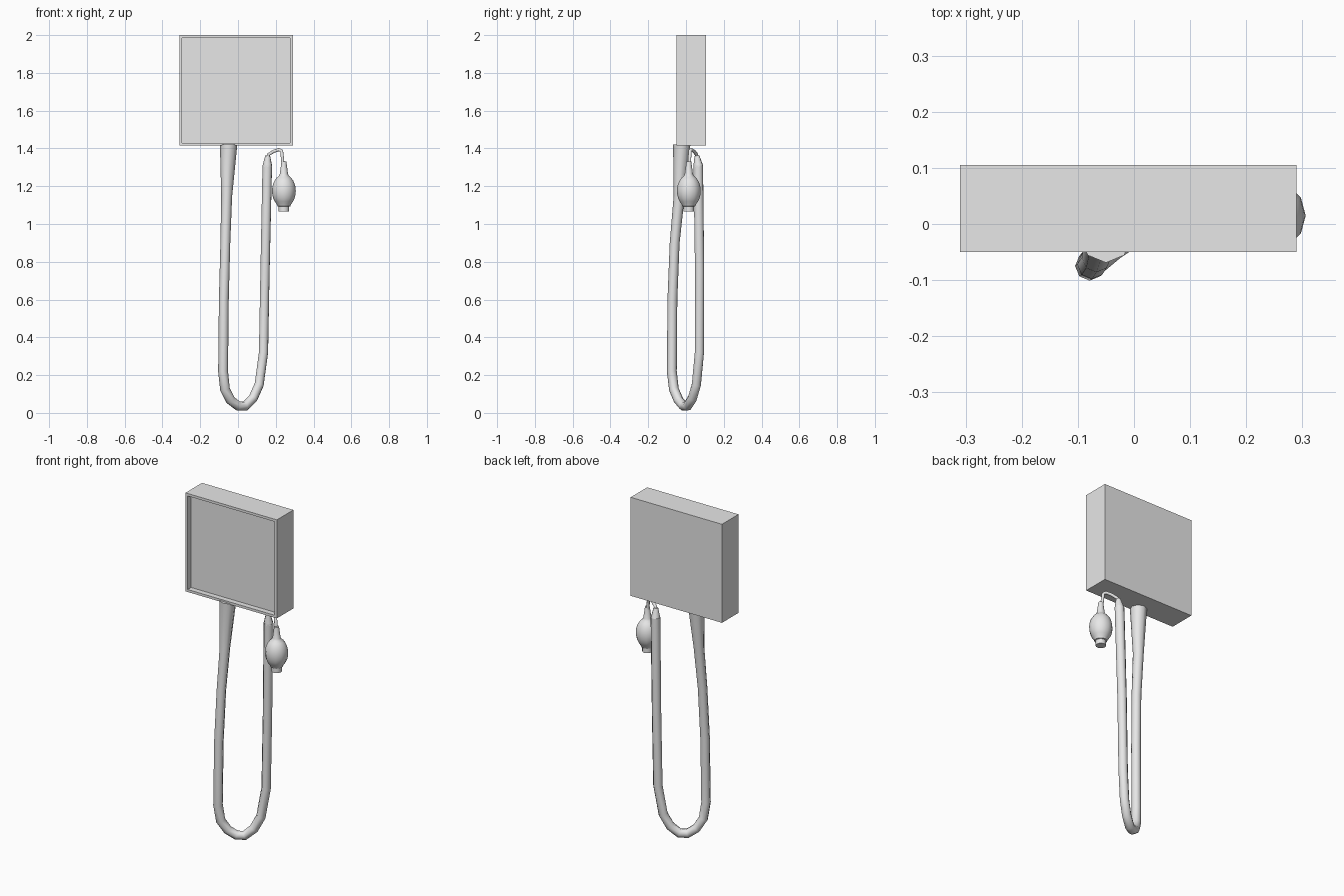
import bpy, bmesh, math
from mathutils import Vector

cube = bpy.data.objects.get("Cube")
if cube:
    bpy.data.objects.remove(cube, do_unlink=True)

# Single plain grey material
grey = bpy.data.materials.new("light_grey")
grey.use_nodes = True
grey.diffuse_color = (0.8, 0.8, 0.8, 1)
grey.node_tree.nodes["Principled BSDF"].inputs["Base Color"].default_value = (0.8, 0.8, 0.8, 1)


def add_object(name, data, smooth_angle=None):
    obj = bpy.data.objects.new(name, data)
    bpy.context.collection.objects.link(obj)
    data.materials.append(grey)
    bpy.ops.object.select_all(action='DESELECT')
    obj.select_set(True)
    bpy.context.view_layer.objects.active = obj
    if isinstance(data, bpy.types.Curve):
        bpy.ops.object.convert(target='MESH')
        obj = bpy.context.object
        obj.name = name
    if smooth_angle:
        bpy.ops.object.shade_smooth_by_angle(angle=math.radians(smooth_angle))
    return obj


def tube(name, points, sides=8):
    """Sweep a round section along (x, y, z, radius) points."""
    curve = bpy.data.curves.new(name, 'CURVE')
    curve.dimensions = '3D'
    curve.bevel_depth = 1.0
    curve.bevel_resolution = (sides - 4) // 2
    curve.use_fill_caps = True
    spline = curve.splines.new('POLY')
    spline.points.add(len(points) - 1)
    for p, (x, y, z, r) in zip(spline.points, points):
        p.co = (x, y, z, 1)
        p.radius = r
    return add_object(name, curve, 50)


def lathe(name, centre, profile, sides=12):
    """Revolve (radius, z) pairs about a vertical axis and cap the ends."""
    bm = bmesh.new()
    rings = []
    for r, z in profile:
        rings.append([bm.verts.new((centre[0] + r * math.cos(math.tau * i / sides),
                                    centre[1] + r * math.sin(math.tau * i / sides), z))
                      for i in range(sides)])
    for low, high in zip(rings, rings[1:]):
        for i in range(sides):
            j = (i + 1) % sides
            bm.faces.new((low[i], low[j], high[j], high[i]))
    bm.faces.new(rings[0][::-1])
    bm.faces.new(rings[-1])
    mesh = bpy.data.meshes.new(name)
    bm.to_mesh(mesh)
    bm.free()
    return add_object(name, mesh, 40)


# Gauge box with a recessed front panel
bm = bmesh.new()
bmesh.ops.create_cube(bm, size=1)
bmesh.ops.scale(bm, vec=(0.6, 0.155, 0.585), verts=bm.verts)
bmesh.ops.translate(bm, vec=(-0.01, 0.0275, 1.7075), verts=bm.verts)
front = min(bm.faces, key=lambda f: f.calc_center_median().y)
bmesh.ops.inset_region(bm, faces=[front], thickness=0.021)
panel = bmesh.ops.extrude_face_region(bm, geom=[front])
bmesh.ops.translate(bm, vec=(0, 0.032, 0),
                    verts=[v for v in panel["geom"] if isinstance(v, bmesh.types.BMVert)])
if front.is_valid:
    bmesh.ops.delete(bm, geom=[front], context='FACES_ONLY')
bmesh.ops.recalc_face_normals(bm, faces=bm.faces)
box = bpy.data.meshes.new("gauge_box")
bm.to_mesh(box)
bm.free()
add_object("gauge_box", box)

# Long hanging hose with a flared top and a tapered far end
tube("hose", [
    (-0.050, -0.023, 1.420, 0.046), (-0.051, -0.024, 1.390, 0.044),
    (-0.060, -0.036, 1.150, 0.029), (-0.067, -0.060, 0.900, 0.026),
    (-0.075, -0.072, 0.600, 0.026), (-0.079, -0.075, 0.220, 0.026),
    (-0.069, -0.064, 0.125, 0.026), (-0.040, -0.040, 0.068, 0.026),
    (0.000, -0.014, 0.037, 0.026), (0.038, 0.008, 0.037, 0.026),
    (0.080, 0.034, 0.078, 0.026), (0.112, 0.055, 0.150, 0.026),
    (0.135, 0.071, 0.320, 0.026), (0.143, 0.072, 0.750, 0.026),
    (0.155, 0.065, 1.310, 0.027),
])
tube("hose_tip", [(0.155, 0.065, 1.305, 0.027), (0.156, 0.061, 1.335, 0.020),
                  (0.157, 0.058, 1.362, 0.013)])

# Thin pipe looping over to the squeeze bulb
tube("thin_pipe", [
    (0.157, 0.059, 1.345, 0.009), (0.162, 0.056, 1.368, 0.009),
    (0.190, 0.042, 1.385, 0.009), (0.218, 0.028, 1.394, 0.009),
    (0.231, 0.021, 1.386, 0.009), (0.238, 0.018, 1.320, 0.009),
])

# Squeeze bulb: valve, round body and neck
bulb_profile = [(0.028, 1.065), (0.028, 1.092), (0.034, 1.094)]
for step in range(-4, 6):
    a = math.radians(step * 13)
    bulb_profile.append((0.063 * math.cos(a), 1.175 + 0.088 * math.sin(a)))
bulb_profile += [(0.022, 1.264), (0.013, 1.330)]
lathe("squeeze_bulb", (0.243, 0.015), bulb_profile)
